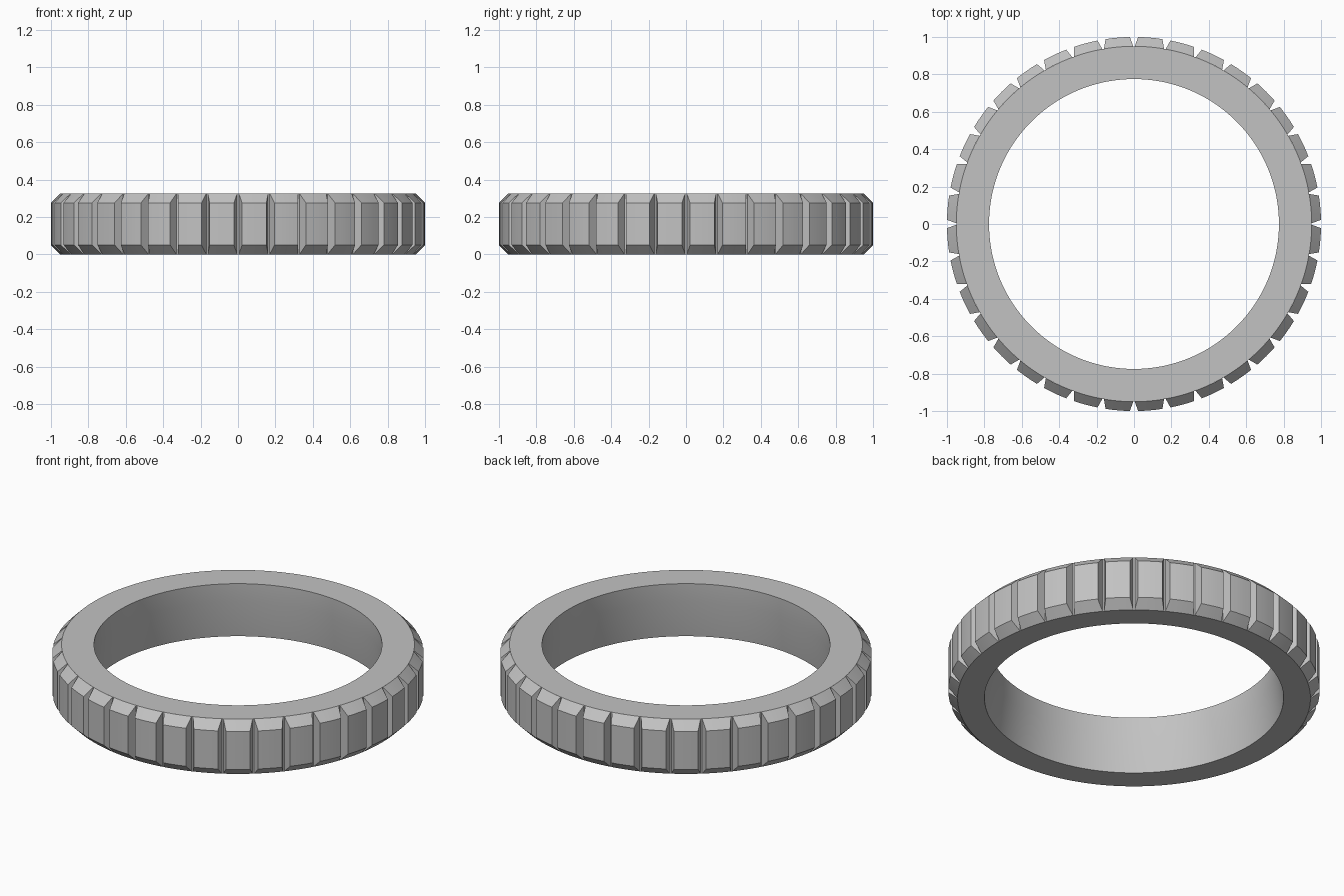
import bpy
import bmesh
from math import cos, sin, radians, tau

HEIGHT = 0.326
BAND_R = 0.95
TEETH = 36

if "Cube" in bpy.data.objects:
    bpy.data.objects.remove(bpy.data.objects["Cube"])

steel = bpy.data.materials.new("grey_steel")
steel.use_nodes = True
grey = (0.54, 0.54, 0.54, 1)
steel.diffuse_color = grey
steel.node_tree.nodes["Principled BSDF"].inputs["Base Color"].default_value = grey


def finish(bm, name):
    """Turn a bmesh into a shaded, coloured object."""
    bmesh.ops.recalc_face_normals(bm, faces=bm.faces)
    mesh = bpy.data.meshes.new(name)
    bm.to_mesh(mesh)
    bm.free()
    mesh.materials.append(steel)
    obj = bpy.data.objects.new(name, mesh)
    bpy.context.collection.objects.link(obj)
    bpy.ops.object.select_all(action='DESELECT')
    obj.select_set(True)
    bpy.context.view_layer.objects.active = obj
    bpy.ops.object.shade_smooth_by_angle(angle=radians(25))


def polar(bm, r, a, z):
    return bm.verts.new((r * cos(a), r * sin(a), z))


# Band: closed profile turned about z, bore flaring towards the bottom
profile = [(0.805, 0), (BAND_R, 0), (BAND_R, HEIGHT), (0.775, HEIGHT), (0.776, 0.22)]
SEGMENTS = 180
bm = bmesh.new()
rings = [[polar(bm, r, tau * i / SEGMENTS, z) for r, z in profile] for i in range(SEGMENTS)]
for i, ring in enumerate(rings):
    after = rings[(i + 1) % SEGMENTS]
    for j in range(len(profile)):
        k = (j + 1) % len(profile)
        bm.faces.new((ring[j], after[j], after[k], ring[k]))
finish(bm, "band")

# Grip teeth: curved blocks with all four sides sloping in to the outer face
levels = [(BAND_R, 4.75, 0), (1.0, 3.75, 0.05), (1.0, 3.75, 0.276), (BAND_R, 4.75, HEIGHT)]
STEPS = 4
bm = bmesh.new()
for t in range(TEETH):
    middle = tau * (t + 0.5) / TEETH
    rows = [[polar(bm, r, middle + radians(half) * (2 * s / STEPS - 1), z)
             for s in range(STEPS + 1)] for r, half, z in levels]
    for low, high in zip(rows, rows[1:]):
        for s in range(STEPS):
            bm.faces.new((low[s], low[s + 1], high[s + 1], high[s]))
    for s in (0, STEPS):
        bm.faces.new([row[s] for row in rows])
    # inner side, against the band
    for s in range(STEPS):
        bm.faces.new((rows[0][s], rows[-1][s], rows[-1][s + 1], rows[0][s + 1]))
finish(bm, "grip_teeth")
